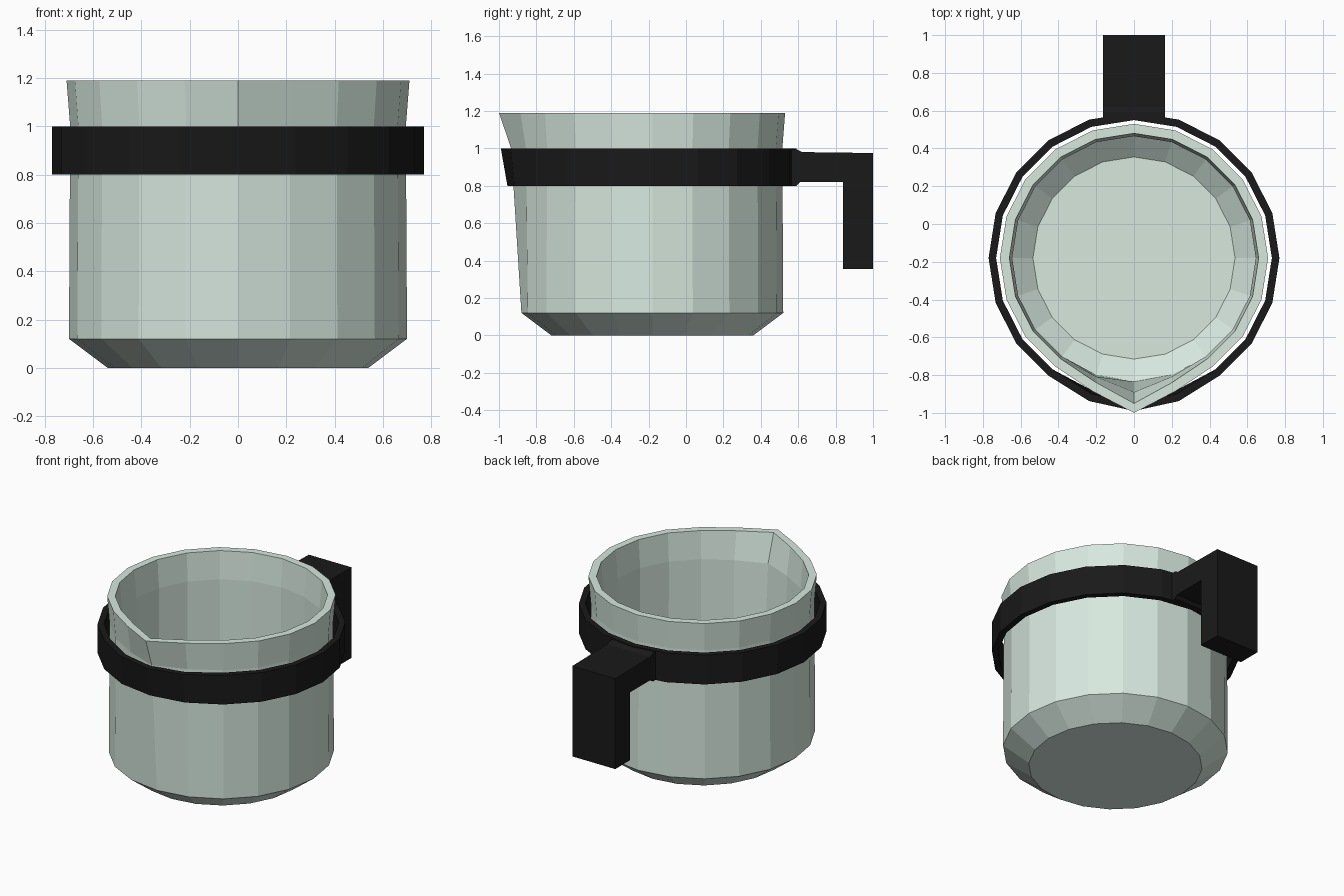
import bpy, bmesh
from math import sin, cos, pi

if "Cube" in bpy.data.objects:
    bpy.data.objects.remove(bpy.data.objects["Cube"])

SIDES = 20
CENTRE_Y = -0.18


def finish(name, bm, mat):
    bmesh.ops.recalc_face_normals(bm, faces=bm.faces[:])
    me = bpy.data.meshes.new(name)
    bm.to_mesh(me)
    bm.free()
    me.materials.append(mat)
    ob = bpy.data.objects.new(name, me)
    bpy.context.collection.objects.link(ob)
    return ob


def material(name, color):
    m = bpy.data.materials.new(name)
    m.diffuse_color = color
    m.use_nodes = True
    m.node_tree.nodes["Principled BSDF"].inputs["Base Color"].default_value = m.diffuse_color
    return m


def lathe(name, rings, closed, mat):
    """rings: radius, height, forward pull at the spout tip, pull beside the tip"""
    bm = bmesh.new()
    loops = []
    for r, z, tip, side in rings:
        loop = []
        for i in range(SIDES):
            a = -pi / 2 + 2 * pi * i / SIDES
            pull = tip if i == 0 else side if i in (1, SIDES - 1) else 0
            loop.append(bm.verts.new((r * cos(a), CENTRE_Y + r * sin(a) - pull, z)))
        loops.append(loop)
    pairs = list(zip(loops, loops[1:]))
    if closed:
        pairs.append((loops[-1], loops[0]))
    else:
        bm.faces.new(loops[0])
        bm.faces.new(loops[-1])
    for lo, hi in pairs:
        for i in range(SIDES):
            j = (i + 1) % SIDES
            bm.faces.new((lo[i], lo[j], hi[j], hi[i]))
    return finish(name, bm, mat)


glass = material("pale_green", (0.68, 0.81, 0.74, 1))
black = material("black", (0.01, 0.01, 0.01, 1))

# Jug body: outside from base to rim, then inside down to the floor
lathe("jug_body", [
    (0.54, 0.0, 0, 0), (0.70, 0.12, 0, 0), (0.695, 1.0, 0.06, 0.015),
    (0.71, 1.19, 0.11, 0.03),
    (0.66, 1.19, 0.11, 0.03), (0.645, 1.0, 0.065, 0.015),
    (0.65, 0.145, 0.005, 0), (0.535, 0.05, 0, 0)], False, glass)

# Band around the jug, with a slight gap to the wall
lathe("band", [
    (0.77, 0.8, 0.005, 0.005), (0.77, 1.0, 0.04, 0.025),
    (0.73, 1.0, 0.04, 0.025), (0.73, 0.8, 0.005, 0.005)], True, black)

# Handle: L-shaped side profile extruded across x
profile = [(0.55, 0.80), (0.59, 0.80), (0.61, 0.82), (0.84, 0.82), (0.84, 0.355),
           (1.0, 0.355), (1.0, 0.975), (0.62, 0.98), (0.59, 0.995), (0.55, 0.995)]
bm = bmesh.new()
face = bm.faces.new([bm.verts.new((-0.163, y, z)) for y, z in profile])
ext = bmesh.ops.extrude_face_region(bm, geom=[face])
bmesh.ops.translate(bm, vec=(0.326, 0, 0),
                    verts=[v for v in ext["geom"] if isinstance(v, bmesh.types.BMVert)])
finish("handle", bm, black)
